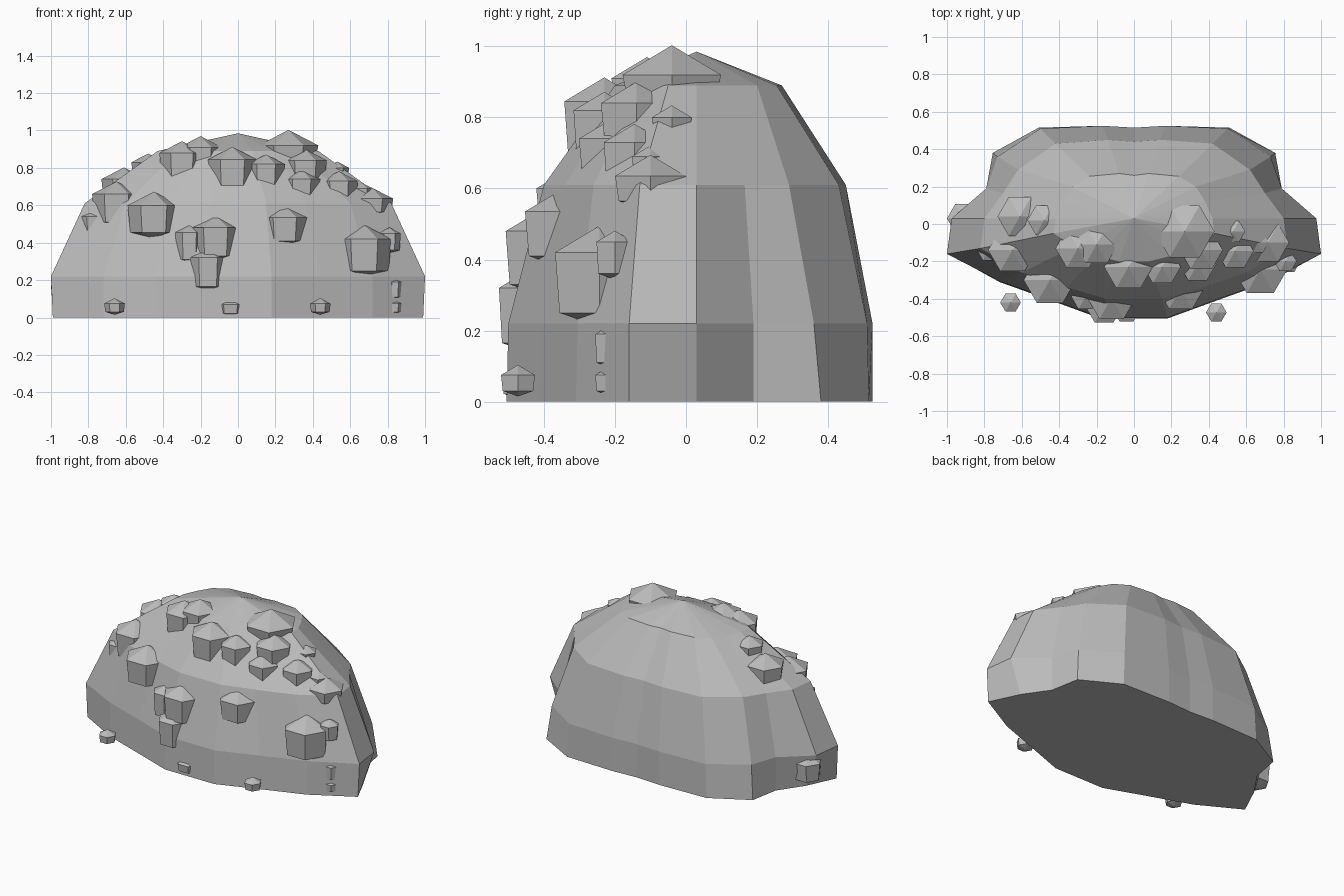
import bpy
import bmesh
from math import cos, sin, pi

cube = bpy.data.objects.get("Cube")
if cube:
    bpy.data.objects.remove(cube, do_unlink=True)

# One stone colour for everything
stone = bpy.data.materials.new("grey_stone")
stone.use_nodes = True
STONE_COLOUR = (0.5, 0.5, 0.5, 1)
stone.diffuse_color = STONE_COLOUR
stone.node_tree.nodes["Principled BSDF"].inputs["Base Color"].default_value = STONE_COLOUR


def build_lathe(name, rings, top, bottom=None):
    """Skin stacked rings, close the top with a fan and the bottom with a fan or flat face."""
    bm = bmesh.new()
    loops = [[bm.verts.new(point) for point in ring] for ring in rings]
    count = len(loops[0])
    apex = bm.verts.new(top)
    base = bm.verts.new(bottom) if bottom else None
    for i in range(count):
        j = (i + 1) % count
        for lower, upper in zip(loops, loops[1:]):
            bm.faces.new((lower[i], lower[j], upper[j], upper[i]))
        bm.faces.new((loops[-1][i], loops[-1][j], apex))
        if base:
            bm.faces.new((loops[0][j], loops[0][i], base))
    if not base:
        bm.faces.new(loops[0][::-1])
    bmesh.ops.recalc_face_normals(bm, faces=bm.faces)
    mesh = bpy.data.meshes.new(name)
    bm.to_mesh(mesh)
    bm.free()
    mesh.materials.append(stone)
    obj = bpy.data.objects.new(name, mesh)
    bpy.context.collection.objects.link(obj)


def boulder_ring(z, half):
    """Mirror a front-to-back half outline into a closed ring at height z."""
    mirrored = [(-x, y) for x, y in reversed(half)]
    points = [(0, half[0][1])] + half + [(0, half[-1][1] - 0.01)] + mirrored
    return [(x, y, z) for x, y in points]


# Main boulder: base, shoulder, waist and crown outlines under a low peak
base_half = [(0.18, -0.505), (0.44, -0.41), (0.72, -0.31), (0.99, -0.16), (0.9, 0.03),
             (0.79, 0.19), (0.755, 0.38), (0.51, 0.515), (0.17, 0.525)]
shoulder_half = [(0.18, -0.5), (0.44, -0.405), (0.72, -0.305), (1, -0.16), (0.975, 0.03),
                 (0.79, 0.19), (0.73, 0.36), (0.5, 0.51), (0.17, 0.525)]
waist_half = [(0.15, -0.4), (0.36, -0.34), (0.6, -0.26), (0.82, -0.13), (0.8, 0.03),
              (0.7, 0.165), (0.62, 0.29), (0.42, 0.43), (0.14, 0.45)]
crown_half = [(0.08, -0.2), (0.2, -0.17), (0.32, -0.12), (0.43, -0.05), (0.42, 0.03),
              (0.38, 0.12), (0.33, 0.2), (0.24, 0.255), (0.08, 0.27)]
build_lathe("boulder",
            [boulder_ring(0, base_half), boulder_ring(0.22, shoulder_half),
             boulder_ring(0.61, waist_half), boulder_ring(0.89, crown_half)],
            (0, 0.03, 0.985))


# Six-sided stones studded over the front
def build_stone(name, x, y, radius, rim, low):
    def ring(r, z):
        return [(x + r * cos(i * pi / 3), y + r * sin(i * pi / 3), z) for i in range(6)]
    build_lathe(name, [ring(radius * 0.9, low), ring(radius, rim)],
                (x, y, rim + radius * 0.52), (x, y, low - radius * 0.28))


# Each row: x, y, radius, rim height, lower rim height
upper_stones = [
    (-0.61, 0.04, 0.12, 0.74, 0.62), (-0.48, 0.02, 0.09, 0.83, 0.75),
    (-0.65, -0.14, 0.13, 0.66, 0.51), (-0.77, -0.13, 0.075, 0.54, 0.42),
    (-0.3, -0.13, 0.12, 0.88, 0.72), (-0.2, -0.11, 0.115, 0.91, 0.8),
    (-0.03, -0.23, 0.13, 0.845, 0.69), (0.15, -0.23, 0.1, 0.82, 0.69),
    (0.27, -0.04, 0.16, 0.92, 0.85), (0.36, -0.14, 0.115, 0.84, 0.74),
    (0.34, -0.215, 0.1, 0.74, 0.65), (0.54, -0.145, 0.1, 0.73, 0.61),
    (0.53, -0.04, 0.065, 0.8, 0.77), (0.66, -0.1, 0.06, 0.69, 0.64),
    (0.715, -0.1, 0.115, 0.635, 0.565),
]
front_stones = [
    (-0.45, -0.3, 0.14, 0.6, 0.455), (0.25, -0.345, 0.125, 0.535, 0.41),
    (0.675, -0.243, 0.145, 0.42, 0.25), (0.81, -0.2, 0.06, 0.45, 0.36),
    (-0.12, -0.395, 0.13, 0.48, 0.33), (-0.26, -0.39, 0.075, 0.455, 0.31),
    (-0.16, -0.44, 0.1, 0.32, 0.165),
]
base_stones = [
    (-0.66, -0.42, 0.055, 0.075, 0.03), (0.44, -0.473, 0.055, 0.075, 0.03),
    (-0.04, -0.455, 0.075, 0.07, 0.022), (-0.91, 0.03, 0.09, 0.17, 0.06),
    (0.84, -0.225, 0.035, 0.19, 0.11), (0.84, -0.225, 0.035, 0.075, 0.03),
]
for group, rows in (("upper_stone", upper_stones), ("front_stone", front_stones),
                    ("base_stone", base_stones)):
    for index, row in enumerate(rows, 1):
        build_stone(f"{group}_{index}", *row)
